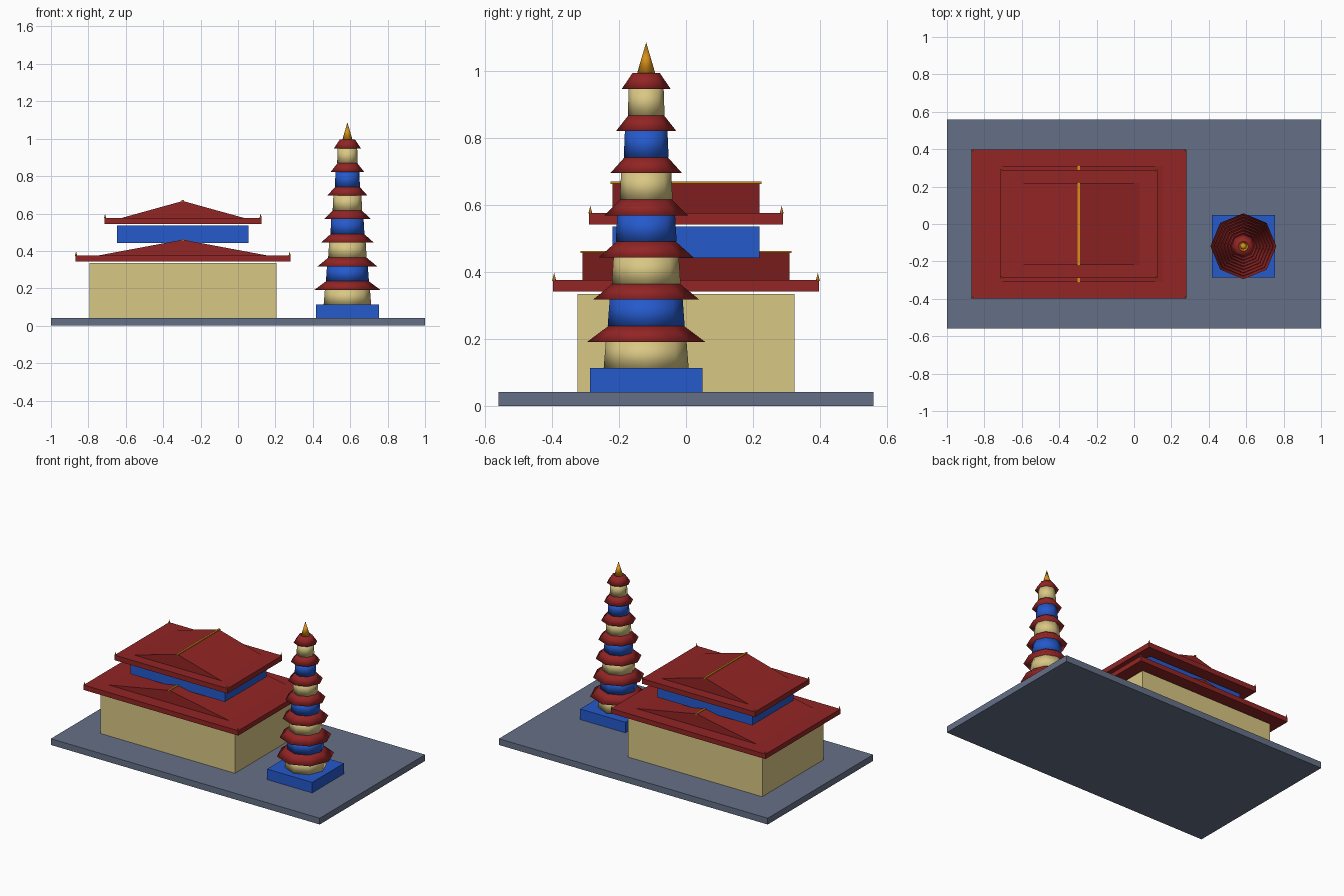
import bpy, bmesh
from math import pi
from mathutils import Matrix, Vector

old = bpy.data.objects.get("Cube")
if old:
    bpy.data.objects.remove(old, do_unlink=True)


def material(name, rgb):
    mat = bpy.data.materials.new(name)
    mat.use_nodes = True
    mat.diffuse_color = (*rgb, 1)
    mat.node_tree.nodes["Principled BSDF"].inputs["Base Color"].default_value = (*rgb, 1)
    return mat


STONE = material("slate_grey", (0.13, 0.16, 0.24))
RED = material("roof_red", (0.29, 0.018, 0.018))
BLUE = material("royal_blue", (0.018, 0.1, 0.6))
CREAM = material("cream", (0.69, 0.57, 0.23))
GOLD = material("gold", (0.68, 0.28, 0.01))


def finish(name, bm, mat, smooth=False):
    bmesh.ops.recalc_face_normals(bm, faces=bm.faces)
    for face in bm.faces:
        face.smooth = smooth
    mesh = bpy.data.meshes.new(name)
    bm.to_mesh(mesh)
    bm.free()
    mesh.materials.append(mat)
    obj = bpy.data.objects.new(name, mesh)
    bpy.context.collection.objects.link(obj)
    return obj


def box(name, center, half, bottom, top, mat):
    bm = bmesh.new()
    place = Matrix.Translation((*center, (bottom + top) / 2))
    size = Matrix.Diagonal((2 * half[0], 2 * half[1], top - bottom, 1))
    bmesh.ops.create_cube(bm, size=1, matrix=place @ size)
    return finish(name, bm, mat)


def frustum(name, center, r_bottom, r_top, bottom, top, mat, smooth=True):
    bm = bmesh.new()
    place = Matrix.Translation((*center, (bottom + top) / 2))
    bmesh.ops.create_cone(bm, cap_ends=True, segments=8, radius1=r_bottom,
                          radius2=r_top, depth=top - bottom, matrix=place)
    return finish(name, bm, mat, smooth)


def gable(name, center, half, bottom, top, mat):
    # Triangular prism whose ridge runs front to back
    bm = bmesh.new()
    x, y = center
    tri = [bm.verts.new(p) for p in ((x - half[0], y - half[1], bottom),
                                     (x + half[0], y - half[1], bottom),
                                     (x, y - half[1], top))]
    face = bm.faces.new(tri)
    grown = bmesh.ops.extrude_face_region(bm, geom=[face])["geom"]
    verts = [g for g in grown if isinstance(g, bmesh.types.BMVert)]
    bmesh.ops.translate(bm, verts=verts, vec=Vector((0, 2 * half[1], 0)))
    return finish(name, bm, mat)


def hall_roof(prefix, center, eave, gab, bottom, eave_top, peak):
    # Eave slab, gable, gold ridge and a small finial on each corner
    box(prefix + "_eave", center, eave, bottom, eave_top, RED)
    gable(prefix + "_gable", center, gab, eave_top, peak, RED)
    box(prefix + "_ridge", center, (0.006, gab[1] + 0.005), peak - 0.003, peak + 0.004, GOLD)
    for sx, side in ((-1, "right"), (1, "left")):
        for sy, end in ((-1, "front"), (1, "back")):
            corner = (center[0] + sx * (eave[0] - 0.004), center[1] + sy * (eave[1] - 0.004))
            frustum(f"{prefix}_finial_{end}_{side}", corner, 0.006, 0,
                    eave_top - 0.002, eave_top + 0.022, GOLD)


# Ground slab
box("plinth", (0, 0), (1, 0.56), 0, 0.042, STONE)

# Two-storey hall
HALL = (-0.295, 0)
box("hall_lower_walls", HALL, (0.5, 0.325), 0.042, 0.335, CREAM)
hall_roof("lower_roof", HALL, (0.575, 0.398), (0.45, 0.31), 0.343, 0.376, 0.46)
box("hall_upper_walls", HALL, (0.352, 0.22), 0.442, 0.536, BLUE)
hall_roof("upper_roof", HALL, (0.42, 0.29), (0.325, 0.22), 0.543, 0.577, 0.667)

# Seven-storey tower with alternating wall colours
TOWER = (0.585, -0.119)
STOREYS = 7
box("tower_base", TOWER, (0.168, 0.168), 0.042, 0.113, BLUE)
for k in range(STOREYS):
    z = 0.113 + 0.126 * k
    wall = 0.127 - 0.012 * k
    frustum(f"tower_wall_{k + 1}", TOWER, wall, wall * 0.95, z, z + 0.079,
            BLUE if k % 2 else CREAM)
    frustum(f"tower_roof_{k + 1}", TOWER, 0.176 - 0.0172 * k, wall - 0.014,
            z + 0.079, z + 0.126, RED)
frustum("tower_spire", TOWER, 0.027, 0, 0.995, 1.087, GOLD)
